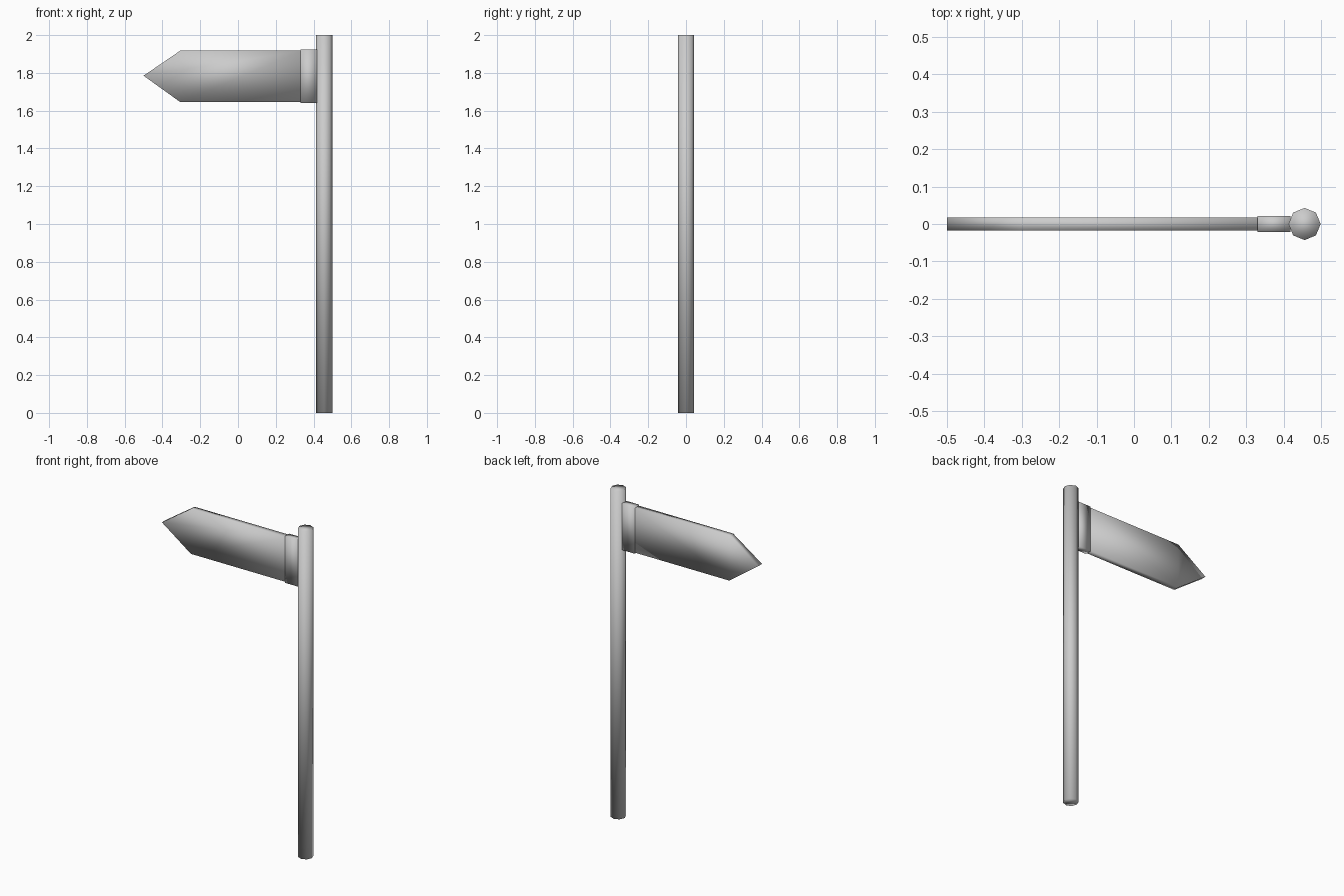
import bpy
import bmesh
from mathutils import Matrix

cube = bpy.data.objects.get("Cube")
if cube:
    bpy.data.objects.remove(cube, do_unlink=True)

grey = bpy.data.materials.new("light_grey")
grey.use_nodes = True
colour = (0.6, 0.6, 0.6, 1)
grey.diffuse_color = colour
grey.node_tree.nodes["Principled BSDF"].inputs["Base Color"].default_value = colour


def finish(name, bm):
    """Turn a bmesh into a fully smooth-shaded object."""
    bmesh.ops.recalc_face_normals(bm, faces=bm.faces)
    for face in bm.faces:
        face.smooth = True
    mesh = bpy.data.meshes.new(name)
    bm.to_mesh(mesh)
    bm.free()
    mesh.materials.append(grey)
    obj = bpy.data.objects.new(name, mesh)
    bpy.context.collection.objects.link(obj)


def plate(name, outline, half_thickness):
    """Extrude an x-z outline evenly to both sides of y = 0."""
    bm = bmesh.new()
    face = bm.faces.new([bm.verts.new((x, -half_thickness, z)) for x, z in outline])
    side = bmesh.ops.extrude_face_region(bm, geom=[face])["geom"]
    verts = [v for v in side if isinstance(v, bmesh.types.BMVert)]
    bmesh.ops.translate(bm, verts=verts, vec=(0, 2 * half_thickness, 0))
    finish(name, bm)


# Eight-sided post
bm = bmesh.new()
bmesh.ops.create_cone(bm, cap_ends=True, segments=8, radius1=0.043, radius2=0.043,
                      depth=2, matrix=Matrix.Translation((0.456, 0, 1)))
finish("post", bm)

# Pointed direction board
plate("arrow_board", [(0.34, 1.645), (0.34, 1.918), (-0.305, 1.918),
                      (-0.5, 1.785), (-0.305, 1.645)], 0.018)

# Bracket joining the board to the post
plate("bracket", [(0.33, 1.64), (0.33, 1.923), (0.418, 1.923), (0.418, 1.64)], 0.021)
